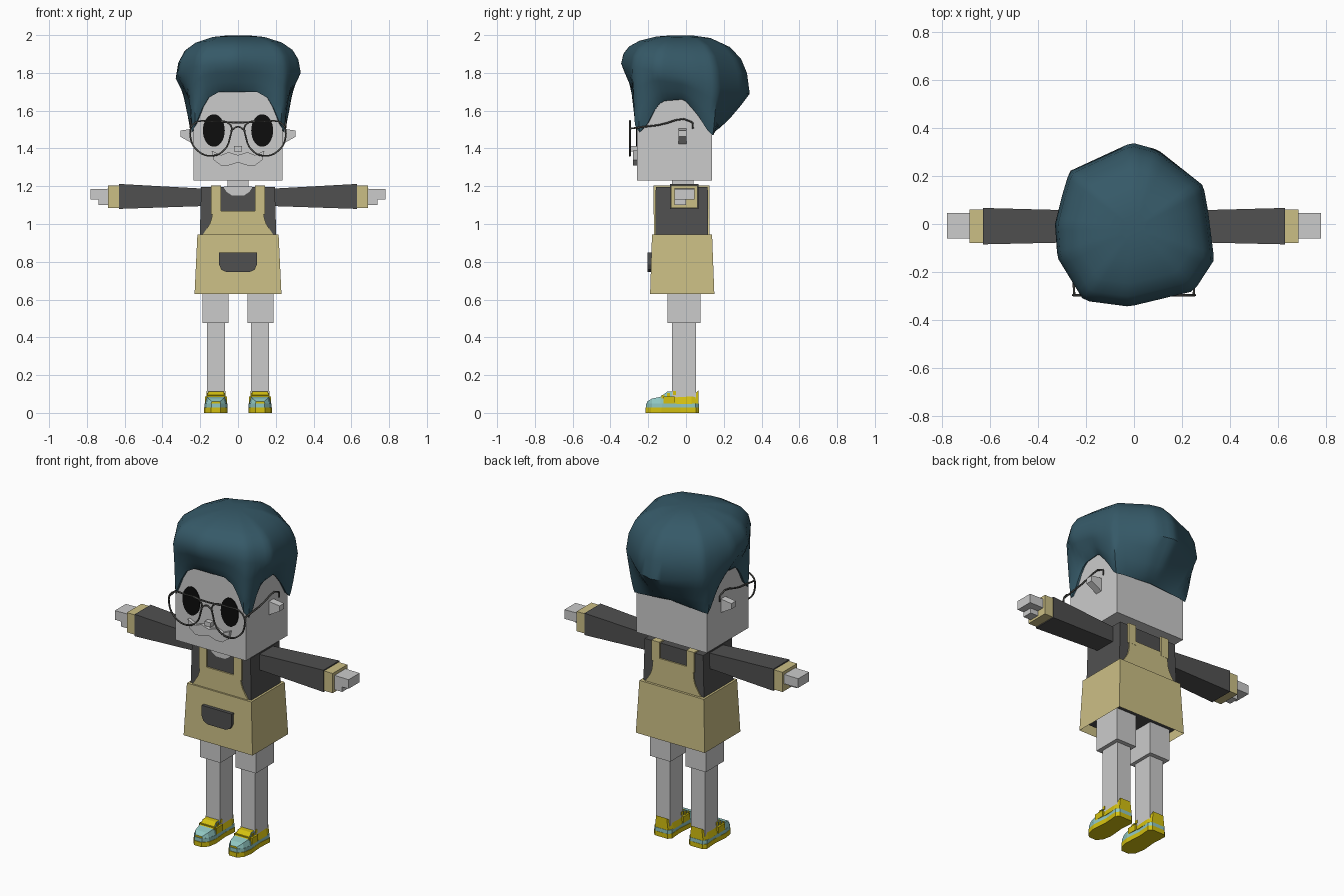
import bpy, bmesh, math
from mathutils import Vector

cube = bpy.data.objects.get("Cube")
if cube:
    bpy.data.objects.remove(cube, do_unlink=True)


def material(name, r, g, b):
    m = bpy.data.materials.new(name)
    m.use_nodes = True
    m.diffuse_color = (r, g, b, 1)
    m.node_tree.nodes["Principled BSDF"].inputs["Base Color"].default_value = (r, g, b, 1)
    return m


SKIN = material("pale grey skin", .6, .6, .6)
SHIRT = material("charcoal cloth", .08, .08, .08)
APRON = material("sand apron", .6, .52, .235)
HAIR = material("dark teal hair", .036, .1, .137)
BLACK = material("black eyes", .004, .004, .004)
WIRE = material("dark wire", .07, .07, .065)
YELLOW = material("shoe yellow", .66, .53, .005)
TEAL = material("shoe teal", .28, .57, .54)


def finish(name, bm, mats, smooth=None):
    bmesh.ops.recalc_face_normals(bm, faces=bm.faces)
    mesh = bpy.data.meshes.new(name)
    bm.to_mesh(mesh)
    bm.free()
    for m in mats:
        mesh.materials.append(m)
    ob = bpy.data.objects.new(name, mesh)
    bpy.context.collection.objects.link(ob)
    if smooth:
        bpy.ops.object.select_all(action='DESELECT')
        ob.select_set(True)
        bpy.context.view_layer.objects.active = ob
        bpy.ops.object.shade_smooth_by_angle(angle=math.radians(smooth))
    return ob


def loft(name, rings, mats, rule=None, caps=(True, True), smooth=None):
    """Skin closed rings of points; rule(ring, side) picks a material."""
    bm = bmesh.new()
    rows = [[bm.verts.new(p) for p in ring] for ring in rings]
    n = len(rows[0])
    for i, (a, b) in enumerate(zip(rows, rows[1:])):
        for j in range(n):
            k = (j + 1) % n
            f = bm.faces.new((a[j], a[k], b[k], b[j]))
            f.material_index = rule(i, j) if rule else 0
    if caps[0]:
        bm.faces.new(rows[0])
    if caps[1]:
        bm.faces.new(rows[-1]).material_index = rule(len(rows) - 2, 1) if rule else 0
    return finish(name, bm, mats, smooth)


def place(axis, u, v, d):
    return {'x': (d, u, v), 'y': (u, d, v), 'z': (u, v, d)}[axis]


def prism(name, pts, axis, a, b, mat):
    return loft(name, [[place(axis, u, v, d) for u, v in pts] for d in (a, b)], [mat])


def rect(u0, u1, v0, v1):
    return [(u0, v0), (u1, v0), (u1, v1), (u0, v1)]


def taper(name, axis, a, ra, b, rb, mat, caps=(True, True)):
    rings = [[place(axis, u, v, d) for u, v in rect(*r)] for d, r in ((a, ra), (b, rb))]
    return loft(name, rings, [mat], caps=caps)


def box(name, x0, x1, y0, y1, z0, z1, mat):
    return taper(name, 'z', z0, (x0, x1, y0, y1), z1, (x0, x1, y0, y1), mat)


def mirrored(half):
    return half + [(-x, v) for x, v in reversed(half)]


def wire(name, pts, closed=False):
    c = bpy.data.curves.new(name, 'CURVE')
    c.dimensions = '3D'
    c.bevel_depth = .005
    c.bevel_resolution = 1
    c.resolution_u = 4
    s = c.splines.new('BEZIER')
    s.bezier_points.add(len(pts) - 1)
    for bp, p in zip(s.bezier_points, pts):
        bp.co = p
        bp.handle_left_type = bp.handle_right_type = 'AUTO'
    s.use_cyclic_u = closed
    c.materials.append(WIRE)
    bpy.context.collection.objects.link(bpy.data.objects.new(name, c))


def interp(x, table):
    if x <= table[0][0]:
        return table[0][1]
    for (a, p), (b, q) in zip(table, table[1:]):
        if x <= b:
            return p + (q - p) * (x - a) / (b - a)
    return table[-1][1]


# Head, neck and face
box("head", -.235, .235, -.26, .137, 1.23, 1.78, SKIN)
box("neck", -.055, .055, -.075, .04, 1.15, 1.24, SKIN)
box("nose", -.02, .02, -.29, -.255, 1.385, 1.412, SKIN)
prism("moustache", mirrored([(0.001, 1.365), (.05, 1.38), (.09, 1.365), (.14, 1.388),
      (.13, 1.34), (.09, 1.31), (.05, 1.31), (.001, 1.325)]), 'y', -.28, -.255, SKIN)

# Hair: a lofted cap with a hem that follows the face, ears and nape
OUTLINE = [(-.33, 0), (-.32, -.14), (-.21, -.32), (-.02, -.345), (.25, -.28), (.335, -.15),
           (.31, .05), (.29, .16), (.1, .31), (-.01, .34), (-.14, .28), (-.27, .22), (-.3, .12)]
FRONT = [(.1, 1.70), (.17, 1.66), (.21, 1.56), (.245, 1.48)]
SIDE = [(-.27, 1.48), (-.22, 1.49), (-.19, 1.57), (-.13, 1.65), (-.01, 1.66), (.06, 1.58), (.13, 1.47)]
CROWN = [(.96, .35), (.87, .6), (.7, .8), (.42, .95), (.15, .995)]


def outline_radius(d):
    for a, b in zip(OUTLINE, OUTLINE[1:] + OUTLINE[:1]):
        a, e = Vector(a), Vector(b) - Vector(a)
        den = d.cross(e)
        if abs(den) > 1e-6:
            t, u = a.cross(e) / den, a.cross(d) / den
            if t > 0 and -1e-4 <= u <= 1.0001:
                return t
    return .33


def hair_column(angle):
    d = Vector((math.cos(angle), math.sin(angle)))
    to_side = .245 / max(abs(d.x), 1e-6)
    to_end = (.27 if d.y < 0 else .147) / max(abs(d.y), 1e-6)
    inner = min(to_side, to_end)
    p = d * inner
    if to_side < to_end:
        hem = interp(p.y, SIDE)
    else:
        hem = interp(abs(p.x), FRONT) if d.y < 0 else 1.49 - .08 * abs(p.x)
    outer = max(outline_radius(d), inner + .005)
    widest = 1.77 - .08 * d.y
    col = [((inner - .03) * d.x, (inner - .03) * d.y, hem + .02)]
    for u in (0, .1, .35, .7, 1):
        r = inner + (outer - inner) * u ** .75
        col.append((r * d.x, r * d.y, hem + (widest - hem) * u))
    for s, h in CROWN:
        col.append((outer * d.x * s, (outer * d.y + .02) * s - .02, widest + (2 - widest) * h))
    return col


columns = [hair_column(math.tau * i / 72) for i in range(72)]
loft("hair", list(zip(*columns)), [HAIR], caps=(False, True), smooth=40)

# Torso and apron
taper("shirt_torso", 'z', .67, (-.21, .21, -.165, .12), 1.195, (-.195, .195, -.16, .115), SHIRT)
taper("apron_skirt", 'z', .63, (-.23, .23, -.19, .15), .945, (-.215, .215, -.18, .138), APRON,
      caps=(False, True))
for name, a, b, top in (("front", -.17, -.16, 1.07), ("back", .113, .124, 1.105)):
    prism(name + "_bib", mirrored([(.19, .94), (.172, .965), (.15, 1.0), (.14, 1.03), (.132, top)]),
          'y', a, b, APRON)
pocket = mirrored([(.1, .85), (.1, .785), (.088, .758), (.06, .745)])
prism("apron_pocket", pocket, 'y', -.203, -.178, SHIRT)
prism("neckline", mirrored([(.078, 1.197), (.06, 1.17), (.03, 1.15)]), 'y', -.166, -.155, SKIN)
box("neck_base", -.075, .075, -.164, .05, 1.19, 1.198, SKIN)

# Shoe shapes
SOLE = mirrored([(.042, .07), (.06, .052), (.054, -.03), (.062, -.13), (.052, -.185), (.025, -.215)])
UPPER = [(-.207, .026, .06), (-.18, .05, .076), (-.135, .058, .085), (-.1, .052, .112),
         (-.06, .052, .114), (-.045, .056, .088), (.03, .057, .088), (.067, .044, .12)]


def shoe_paint(ring, side):
    return 1 if ring < 2 or (ring < 4 and side != 2) else 0


# Paired parts
for s, label in ((1, "left_"), (-1, "right_")):
    # Arms and hands
    taper(label + "sleeve", 'x', s * .18, (-.075, .055, 1.095, 1.187),
          s * .63, (-.085, .067, 1.08, 1.212), SHIRT)
    taper(label + "cuff", 'x', s * .6, (-.079, .061, 1.086, 1.205),
          s * .687, (-.079, .061, 1.086, 1.205), APRON)
    taper(label + "palm", 'x', s * .67, (-.06, .045, 1.13, 1.187),
          s * .78, (-.06, .045, 1.13, 1.185), SKIN)
    taper(label + "thumb", 'x', s * .67, (-.06, .0, 1.1, 1.14),
          s * .738, (-.06, .0, 1.1, 1.14), SKIN)

    # Apron straps
    u, v = sorted((s * .09, s * .142))
    box(label + "strap_front", u, v, -.171, -.155, 1.05, 1.203, APRON)
    box(label + "strap_back", u, v, .11, .125, 1.08, 1.203, APRON)
    box(label + "strap_top", u, v, -.171, .125, 1.19, 1.203, APRON)

    # Legs
    box(label + "thigh", *sorted((s * .05, s * .187)), -.097, .078, .475, .72, SKIN)
    box(label + "shin", *sorted((s * .07, s * .163)), -.073, .052, .07, .49, SKIN)

    # Shoes
    cx = s * .117
    plan = [(cx + x, y) for x, y in SOLE]
    prism(label + "sole", plan, 'z', 0, .028, YELLOW)
    prism(label + "sole_stripe", [(cx + (x - cx) * .97, y * .98) for x, y in plan], 'z', .028, .05, TEAL)
    rings = [[(cx - w, y, .048), (cx + w, y, .048), (cx + w * .8, y, z), (cx - w * .8, y, z)]
             for y, w, z in UPPER]
    loft(label + "shoe_upper", rings, [YELLOW, TEAL], rule=shoe_paint)
    for i in range(3):
        y, z = -.13 + i * .03, .094 + i * .011
        box(label + "lace_" + str(i + 1), cx - .05, cx + .05, y, y + .016, z - .02, z, YELLOW)
    for k in (-1, 1):
        a, b = sorted((cx + k * .045, cx + k * .059))
        box(label + "side_patch", a, b, -.12, -.06, .05, .088, YELLOW)

    # Ears and eyes
    prism(label + "ear", [(s * .23, 1.42), (s * .23, 1.505), (s * .305, 1.495), (s * .305, 1.462)],
          'y', -.04, .003, SKIN)
    ring = [math.tau * i / 32 for i in range(32)]
    prism(label + "eye", [(s * .128 + .058 * math.cos(t), 1.495 + .086 * math.sin(t)) for t in ring],
          'y', -.265, -.258, BLACK)

    # Glasses
    lens = [(.04, 1.525), (.14, 1.543), (.235, 1.53), (.252, 1.46), (.21, 1.385),
            (.135, 1.361), (.07, 1.395), (.042, 1.46)]
    wire(label + "lens_rim", [(s * x, -.297, z) for x, z in lens], True)
    wire(label + "temple", [(s * .25, -.297, 1.505), (s * .253, -.15, 1.523),
                            (s * .25, .03, 1.54), (s * .25, .037, 1.505)])

wire("glasses_bridge", [(-.04, -.297, 1.49), (0, -.297, 1.515), (.04, -.297, 1.49)])
wire("glasses_brow_bar", [(-.09, -.297, 1.54), (0, -.297, 1.537), (.09, -.297, 1.54)])
